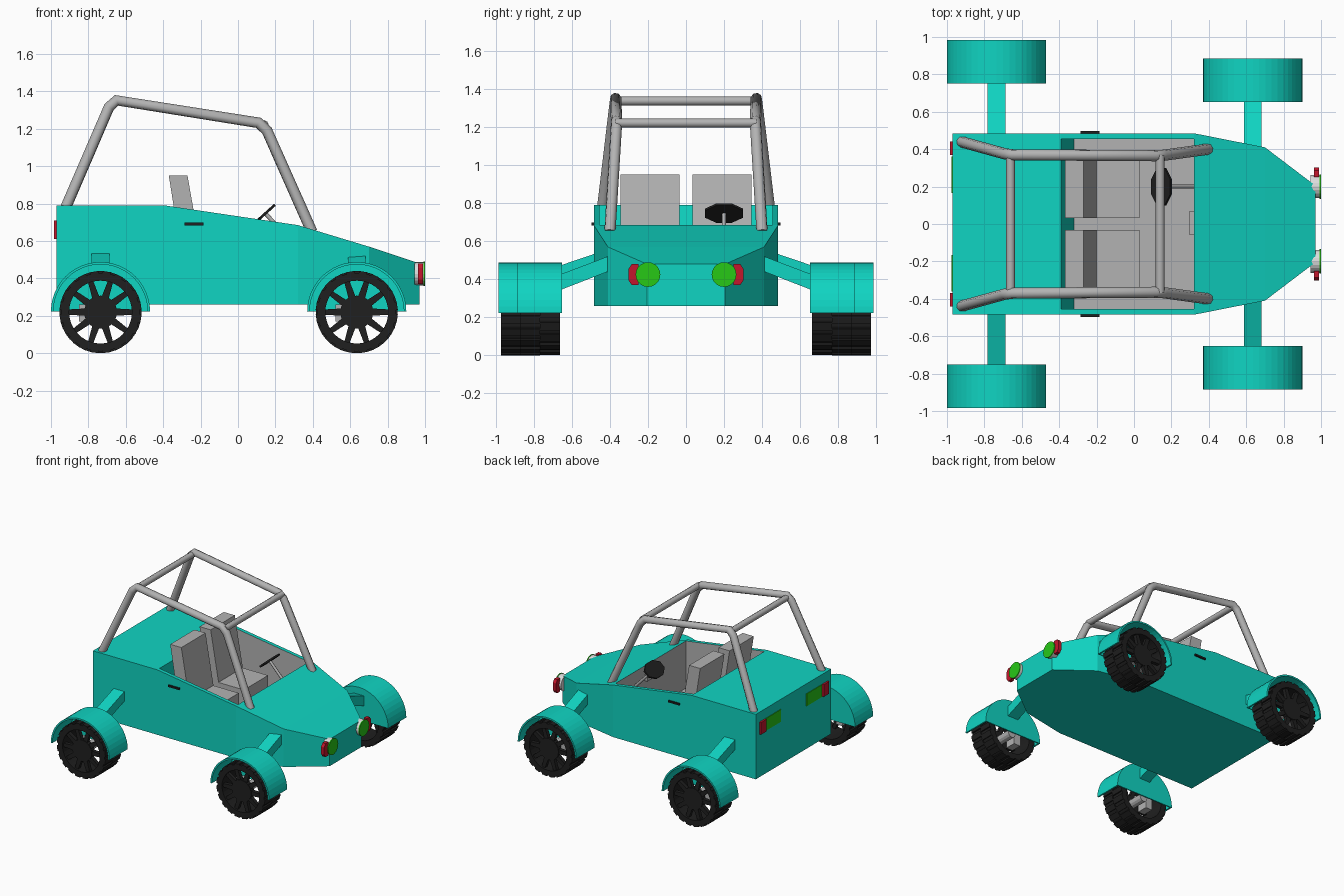
import bpy, bmesh, math
from mathutils import Vector, Matrix

if "Cube" in bpy.data.objects:
    bpy.data.objects.remove(bpy.data.objects["Cube"])


def mat(name, r, g, b):
    m = bpy.data.materials.new(name)
    m.diffuse_color = (r, g, b, 1)
    m.use_nodes = True
    m.node_tree.nodes["Principled BSDF"].inputs["Base Color"].default_value = m.diffuse_color
    return m


TEAL = mat("teal paint", 0.005, 0.66, 0.54)
GREY = mat("grey", 0.45, 0.45, 0.45)
BLACK = mat("black rubber", 0.014, 0.014, 0.014)
GREEN = mat("green lens", 0.02, 0.58, 0.008)
RED = mat("red lens", 0.55, 0.008, 0.025)
WHITE = mat("white housing", 0.72, 0.72, 0.72)


def finish(name, bm, *mats, smooth=False, recalc=True):
    if recalc:
        bmesh.ops.recalc_face_normals(bm, faces=bm.faces[:])
    me = bpy.data.meshes.new(name)
    bm.to_mesh(me)
    bm.free()
    for m in mats:
        me.materials.append(m)
    ob = bpy.data.objects.new(name, me)
    bpy.context.collection.objects.link(ob)
    if smooth:
        for o in bpy.context.selected_objects:
            o.select_set(False)
        ob.select_set(True)
        bpy.context.view_layer.objects.active = ob
        bpy.ops.object.shade_smooth_by_angle(angle=math.radians(30))
    return ob


def prism(bm, pts, a, b, axis="y"):
    """Closed outline swept along y (outline in x,z) or along x (outline in y,z)."""
    f = (lambda p, t: (p[0], t, p[1])) if axis == "y" else (lambda p, t: (t, p[0], p[1]))
    lo = [bm.verts.new(f(p, a)) for p in pts]
    hi = [bm.verts.new(f(p, b)) for p in pts]
    bm.faces.new(lo)
    bm.faces.new(hi)
    n = len(pts)
    for i in range(n):
        bm.faces.new((lo[i], lo[(i + 1) % n], hi[(i + 1) % n], hi[i]))


def box(bm, x0, x1, y0, y1, z0, z1):
    prism(bm, [(x0, z0), (x1, z0), (x1, z1), (x0, z1)], y0, y1)


def circle(r, n, cx=0, cz=0, a0=0.0, a1=2 * math.pi, ends=0):
    return [(cx + r * math.cos(a0 + (a1 - a0) * i / n),
             cz + r * math.sin(a0 + (a1 - a0) * i / n)) for i in range(n + ends)]


def ring(bm, r0, r1, y0, y1, n, arc=2 * math.pi):
    """Hollow ring or arch around the y axis."""
    full = arc > 6
    cols = []
    for i in range(n if full else n + 1):
        a = arc * i / n
        cols.append([bm.verts.new((r * math.cos(a), y, r * math.sin(a)))
                     for r, y in ((r0, y0), (r1, y0), (r1, y1), (r0, y1))])
    for i in range(n):
        p, q = cols[i], cols[(i + 1) % len(cols)]
        for k in range(4):
            bm.faces.new((p[k], p[(k + 1) % 4], q[(k + 1) % 4], q[k]))
    if not full:
        bm.faces.new(cols[0])
        bm.faces.new(cols[-1])


def place(bm, x, y, z, s):
    """Move a part to its place; s = -1 mirrors it to the other side."""
    for v in bm.verts:
        v.co = Vector((v.co.x + x, s * (v.co.y + y), v.co.z + z))


def tube(name, pts, r, m):
    cu = bpy.data.curves.new(name, "CURVE")
    cu.dimensions = "3D"
    cu.bevel_depth = r
    cu.bevel_resolution = 2
    cu.use_fill_caps = True
    sp = cu.splines.new("POLY")
    sp.points.add(len(pts) - 1)
    for p, c in zip(sp.points, pts):
        p.co = (*c, 1)
    cu.materials.append(m)
    bpy.context.collection.objects.link(bpy.data.objects.new(name, cu))


# body shell with open cockpit
bm = bmesh.new()
stations = [(-0.97, 0.485, 0.79), (-0.39, 0.485, 0.79), (0.32, 0.485, 0.685),
            (0.70, 0.41, 0.57), (0.97, 0.205, 0.48)]
V = bm.verts.new
T = {s: [V((x, s * w, z)) for x, w, z in stations] for s in (1, -1)}
B = {s: [V((x, s * w, 0.26)) for x, w, z in stations] for s in (1, -1)}
I = {s: [V((x, s * 0.455, z)) for x, z in
         ((-0.39, 0.79), (0.32, 0.685), (0.32, 0.30), (-0.32, 0.30))] for s in (1, -1)}
F = bm.faces.new
for s in (1, -1):
    for i in range(4):
        F((B[s][i], B[s][i + 1], T[s][i + 1], T[s][i]))
    F((T[s][1], T[s][2], I[s][1], I[s][0]))
    F(I[s]).material_index = 1
l, r = 1, -1
F(B[l] + B[r][::-1])
F((B[l][0], T[l][0], T[r][0], B[r][0]))
F((B[l][4], T[l][4], T[r][4], B[r][4]))
F((T[l][0], T[l][1], I[l][0], I[r][0], T[r][1], T[r][0]))
F((T[l][2], T[l][3], T[r][3], T[r][2], I[r][1], I[l][1]))
F((T[l][3], T[l][4], T[r][4], T[r][3]))
F((I[l][0], I[r][0], I[r][3], I[l][3]))
for a, b in ((1, 2), (2, 3)):
    F((I[l][a], I[r][a], I[r][b], I[l][b])).material_index = 1
finish("body", bm, TEAL, GREY)

for s in (1, -1):
    side = "left" if s < 0 else "right"
    # seats: back and cushion
    bm = bmesh.new()
    prism(bm, [(-0.37, 0.95), (-0.27, 0.95), (-0.20, 0.55), (-0.20, 0.32), (-0.27, 0.32)], 0.033, 0.345)
    box(bm, -0.20, 0.03, 0.033, 0.345, 0.32, 0.54)
    place(bm, 0, 0, 0, s)
    finish(side + "_seat", bm, GREY)

    # roll cage side tube
    tube(side + "_cage_tube", [(-0.925, s * 0.44, 0.77), (-0.69, s * 0.375, 1.315), (-0.65, s * 0.37, 1.352),
         (0.11, s * 0.365, 1.232), (0.155, s * 0.367, 1.19), (0.395, s * 0.40, 0.65)], 0.03, GREY)

    # door handle
    bm = bmesh.new()
    box(bm, -0.285, -0.185, 0.48, 0.498, 0.684, 0.698)
    place(bm, 0, 0, 0, s)
    finish(side + "_door_handle", bm, BLACK)

    # headlight housing, lens and side marker
    for name, r, x0, x1, y, m in (("headlight_housing", 0.062, 0.945, 0.993, 0.2, WHITE),
                                  ("headlight_lens", 0.065, 0.992, 1.0, 0.2, GREEN)):
        bm = bmesh.new()
        prism(bm, circle(r, 20, y, 0.425), x0, x1, "x")
        place(bm, 0, 0, 0, s)
        finish(side + "_" + name, bm, m)
    bm = bmesh.new()
    prism(bm, [(0.25, 0.37), (0.285, 0.37), (0.302, 0.395), (0.302, 0.455), (0.285, 0.48), (0.25, 0.48)],
          0.962, 0.99, "x")
    place(bm, 0, 0, 0, s)
    finish(side + "_side_marker", bm, RED)

    # tail lights
    bm = bmesh.new()
    box(bm, -0.985, -0.965, 0.37, 0.44, 0.61, 0.71)
    place(bm, 0, 0, 0, s)
    finish(side + "_tail_light", bm, RED)
    bm = bmesh.new()
    box(bm, -0.975, -0.967, 0.165, 0.36, 0.61, 0.71)
    place(bm, 0, 0, 0, s)
    finish(side + "_rear_lens", bm, GREEN)

    for end, cx, y0, ya, za in (("front", 0.635, 0.663, 0.40, 0.525), ("rear", -0.735, 0.763, 0.47, 0.538)):
        name = end + "_" + side
        # tyre with staggered tread blocks, spokes and hub
        bm = bmesh.new()
        ring(bm, 0.168, 0.21, 0, 0.21, 40)
        for row in range(2):
            for k in range(20):
                a = 2 * math.pi * (k + row * 0.5) / 20
                n0 = len(bm.verts)
                box(bm, -0.022, 0.022, row * 0.105, row * 0.105 + 0.105, 0.2, 0.219)
                bm.verts.ensure_lookup_table()
                bmesh.ops.rotate(bm, verts=bm.verts[n0:], cent=(0, 0, 0), matrix=Matrix.Rotation(a, 3, "Y"))
        for k in range(10):
            n0 = len(bm.verts)
            prism(bm, [(-0.02, 0.07), (0.02, 0.07), (0.014, 0.175), (-0.014, 0.175)], 0.165, 0.195)
            bm.verts.ensure_lookup_table()
            bmesh.ops.rotate(bm, verts=bm.verts[n0:], cent=(0, 0, 0),
                             matrix=Matrix.Rotation(math.pi * (k + 0.5) / 5, 3, "Y"))
        prism(bm, circle(0.088, 20), 0.16, 0.2)
        place(bm, cx, y0, 0.22, s)
        finish(name + "_wheel", bm, BLACK)

        # axle stub and brake caliper
        bm = bmesh.new()
        prism(bm, circle(0.035, 12), 0, 0.165)
        box(bm, -0.115, -0.055, 0.04, 0.13, -0.05, 0.04)
        place(bm, cx, y0, 0.22, s)
        finish(name + "_brake", bm, GREY)

        # fender arch with inner wall
        bm = bmesh.new()
        ring(bm, 0.252, 0.265, -0.012, 0.222, 24, math.pi)
        prism(bm, circle(0.252, 24, a1=math.pi, ends=1), -0.012, -0.003)
        place(bm, cx, y0, 0.223, s)
        finish(name + "_fender", bm, TEAL)

        # suspension arm
        bm = bmesh.new()
        yb = y0 - 0.005
        prism(bm, [(ya, za), (yb, za - 0.098), (yb, za - 0.18), (ya, za - 0.08)], cx - 0.048, cx + 0.048, "x")
        place(bm, 0, 0, 0, s)
        finish(name + "_suspension_arm", bm, TEAL)

# roll cage cross bars
for name, x, z in (("rear_cage_bar", -0.66, 1.338), ("front_cage_bar", 0.14, 1.222)):
    tube(name, [(x, -0.37, z), (x, 0.37, z)], 0.024, GREY)

# steering wheel and column
bm = bmesh.new()
prism(bm, [(0.1 * p[0], 0.068 * p[1]) for p in circle(1.08, 8, a0=math.pi / 8, a1=math.pi * 2.125)],
      -0.007, 0.007)
u = Vector((0.74, 0, 0.67))
n = Vector((-0.67, 0, 0.74))
for v in bm.verts:
    v.co = Vector((0.147, 0.2, 0.748)) + Vector((0, 1, 0)) * v.co.x + u * v.co.z + n * v.co.y
finish("steering_wheel", bm, BLACK)
tube("steering_column", [(0.148, 0.2, 0.745), (0.325, 0.2, 0.56)], 0.011, GREY)

# dashboard panel
bm = bmesh.new()
box(bm, 0.298, 0.321, -0.06, 0.07, 0.56, 0.64)
finish("dashboard_panel", bm, GREY)
